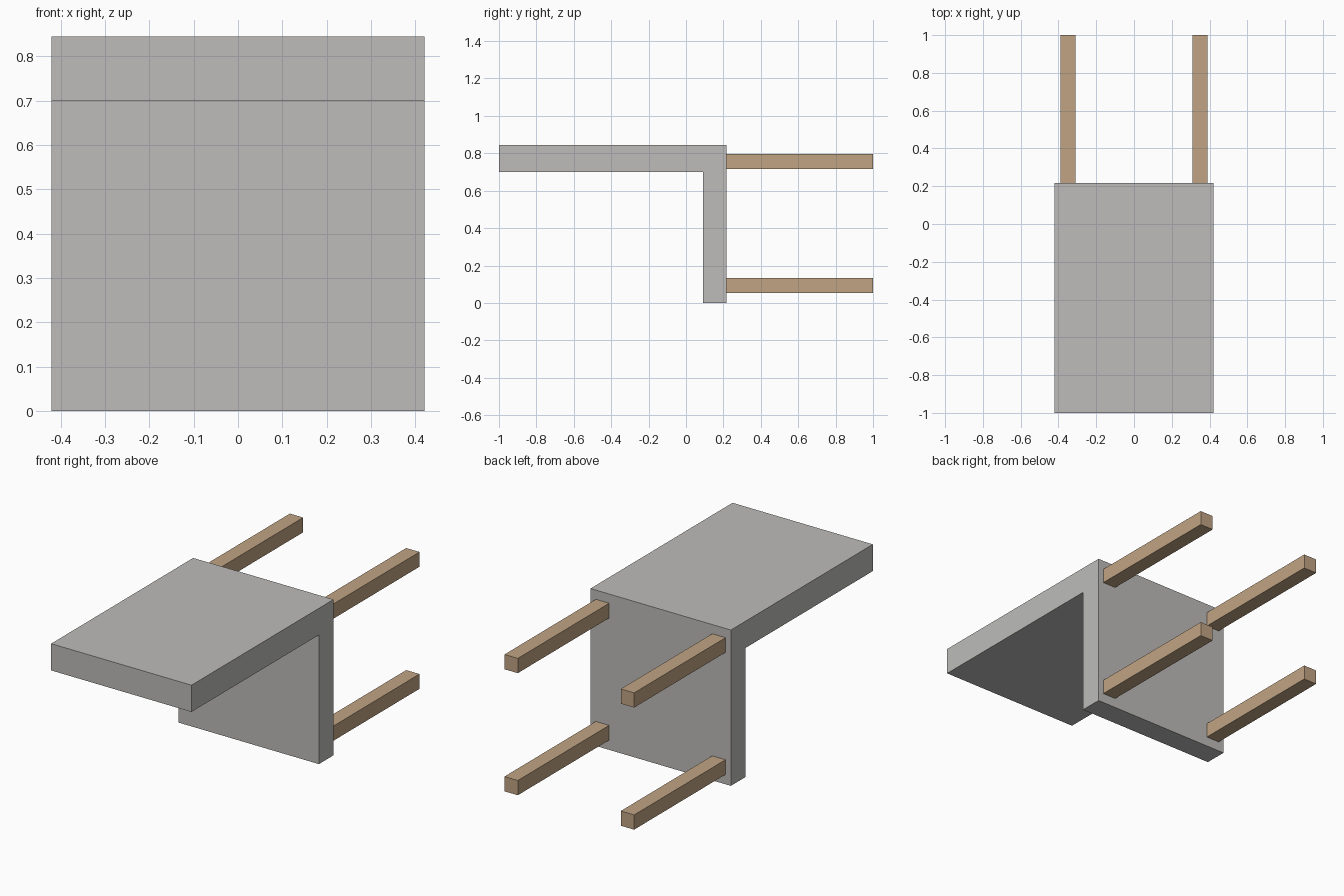
import bpy, bmesh

if "Cube" in bpy.data.objects:
    bpy.data.objects.remove(bpy.data.objects["Cube"])


def make_material(name, rgb):
    mat = bpy.data.materials.new(name)
    mat.diffuse_color = (*rgb, 1)
    mat.use_nodes = True
    mat.node_tree.nodes["Principled BSDF"].inputs["Base Color"].default_value = mat.diffuse_color
    return mat


GREY = make_material("warm grey", (0.51, 0.503, 0.49))
WOOD = make_material("light wood", (0.53, 0.37, 0.23))


def prism(name, profile, x0, x1, mat):
    """Extrude a (y, z) profile along x."""
    bm = bmesh.new()
    face = bm.faces.new([bm.verts.new((x0, y, z)) for y, z in profile])
    ext = bmesh.ops.extrude_face_region(bm, geom=[face])
    verts = [g for g in ext["geom"] if isinstance(g, bmesh.types.BMVert)]
    bmesh.ops.translate(bm, verts=verts, vec=(x1 - x0, 0, 0))
    bmesh.ops.recalc_face_normals(bm, faces=bm.faces)
    mesh = bpy.data.meshes.new(name)
    bm.to_mesh(mesh)
    bm.free()
    mesh.materials.append(mat)
    obj = bpy.data.objects.new(name, mesh)
    bpy.context.collection.objects.link(obj)
    return obj


# Seat and backrest as one L-shaped slab, tipped so the seat stands upright
BACK_Y = 0.217
prism("seat_and_backrest",
      [(-1, 0.70), (0.092, 0.70), (0.092, 0), (BACK_Y, 0), (BACK_Y, 0.845), (-1, 0.845)],
      -0.421, 0.421, GREY)

# Four square legs pointing backwards from the seat underside
LEG = 0.04
for side, x in (("left", -0.349), ("right", 0.349)):
    for level, z in (("lower", 0.093), ("upper", 0.755)):
        prism(f"{level}_{side}_leg",
              [(BACK_Y, z - LEG), (1, z - LEG), (1, z + LEG), (BACK_Y, z + LEG)],
              x - LEG, x + LEG, WOOD)
